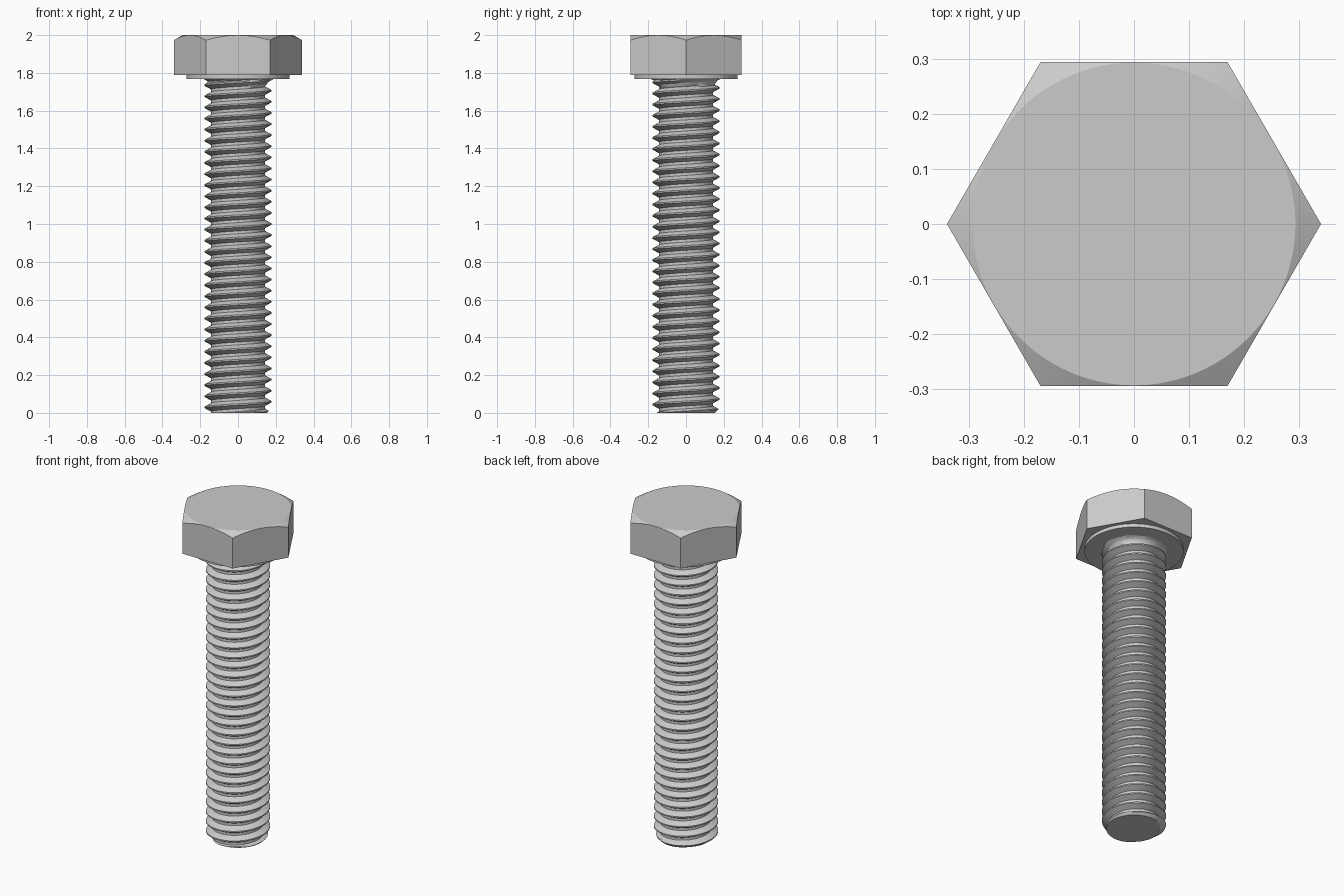
import bpy, bmesh
from math import pi, cos, sin, tan, sqrt, radians, ceil

if "Cube" in bpy.data.objects:
    bpy.data.objects.remove(bpy.data.objects["Cube"])

SIDES = 96
U = 2 / 34                      # one model millimetre
PITCH = 1.0 * U
MAJOR, MINOR = 0.177, 0.143     # thread radii
APOTHEM = 0.294                 # half the hex width across flats
TOP, HEAD_Z, SEAT_Z = 2.0, 1.788, 1.767


def skin(name, column):
    """Closed surface from a (radius, z) column evaluated around the z axis."""
    bm = bmesh.new()
    cols = []
    for i in range(SIDES + 1):
        t = 2 * pi * i / SIDES
        cols.append([bm.verts.new((r * cos(t), r * sin(t), z)) for r, z in column(t)])
    for a, b in zip(cols, cols[1:]):
        for k in range(len(a) - 1):
            bm.faces.new((a[k], b[k], b[k + 1], a[k + 1]))
    bmesh.ops.remove_doubles(bm, verts=bm.verts, dist=1e-5)
    bmesh.ops.recalc_face_normals(bm, faces=bm.faces)
    mesh = bpy.data.meshes.new(name)
    bm.to_mesh(mesh)
    bm.free()
    obj = bpy.data.objects.new(name, mesh)
    bpy.context.collection.objects.link(obj)
    bpy.ops.object.select_all(action='DESELECT')
    obj.select_set(True)
    bpy.context.view_layer.objects.active = obj
    bpy.ops.object.shade_smooth_by_angle(angle=radians(25))
    return obj


# Thread shape over one turn: crest, flank, root, flank
CREST, ROOT = 1 / 16, 1 / 8     # half widths as a fraction of the pitch
STEPS = [-0.5 + ROOT, -0.28, -0.17, -CREST, CREST, 0.17, 0.28, 0.5 - ROOT]
PHASE = 0.0


def thread_radius(z, t):
    f = abs((z / PITCH - t / (2 * pi) - PHASE + 0.5) % 1 - 0.5)
    k = min(1, max(0, (f - CREST) / (0.5 - ROOT - CREST)))
    return MAJOR + (MINOR - MAJOR) * k


def shank_column(t):
    # Helical rows, trimmed by the chamfered tip and the fillet under the head
    pts = [(0, 0)]
    fillet = 0.035
    for n in range(-2, ceil(SEAT_Z / PITCH) + 2):
        for s in STEPS:
            z = PITCH * (n + s + PHASE + t / (2 * pi))
            z = min(max(z, 0), SEAT_Z + 0.005)
            r = min(thread_radius(z, t), 0.153 + z)
            d = min(max(z - (SEAT_Z - fillet), 0), fillet)
            if d > 0:
                r = max(r, MINOR + 0.01 + fillet - sqrt(fillet ** 2 - d ** 2))
            pts.append((r, z))
    return pts + [(0, SEAT_Z + 0.005)]


def washer_column(t):
    return [(0, SEAT_Z), (0.273, SEAT_Z), (0.273, HEAD_Z + 0.002), (0, HEAD_Z + 0.002)]


def head_column(t):
    # Hexagon with a conical 30 degree chamfer on the corners
    r = APOTHEM / cos(t % (pi / 3) - pi / 6)
    circle = APOTHEM - 0.001
    edge = TOP - (r - circle) * tan(pi / 6)
    return [(0, HEAD_Z), (r, HEAD_Z), (r, edge), (circle, TOP), (0, TOP)]


skin("threaded_shank", shank_column)
skin("washer_face", washer_column)
skin("hex_head", head_column)
